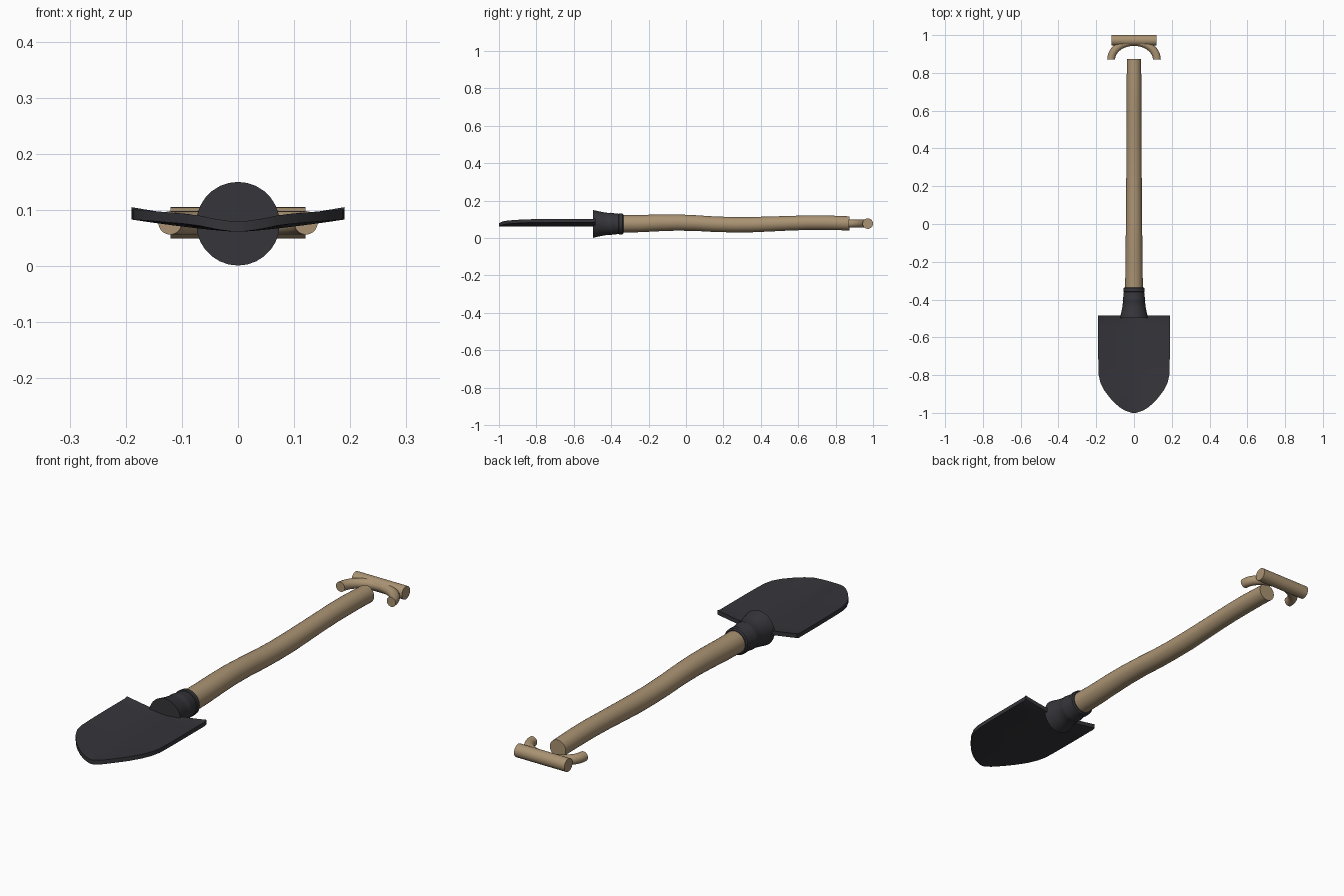
import bpy, bmesh, math
from mathutils import Vector

if "Cube" in bpy.data.objects:
    bpy.data.objects.remove(bpy.data.objects["Cube"])


def material(name, rgb):
    m = bpy.data.materials.new(name)
    m.diffuse_color = (*rgb, 1)
    m.use_nodes = True
    m.node_tree.nodes["Principled BSDF"].inputs["Base Color"].default_value = m.diffuse_color
    return m


wood = material("tan wood", (0.40, 0.29, 0.17))
steel = material("dark steel", (0.036, 0.036, 0.043))


def finish(bm, name, mat, angle=40):
    bmesh.ops.recalc_face_normals(bm, faces=bm.faces)
    me = bpy.data.meshes.new(name)
    bm.to_mesh(me)
    bm.free()
    ob = bpy.data.objects.new(name, me)
    bpy.context.collection.objects.link(ob)
    me.materials.append(mat)
    bpy.ops.object.select_all(action='DESELECT')
    ob.select_set(True)
    bpy.context.view_layer.objects.active = ob
    bpy.ops.object.shade_smooth_by_angle(angle=math.radians(angle))
    return ob


def tube(name, path, mat, sides=28):
    """Capped tube in a plane containing one fixed axis; path = [(centre, tangent, radius)]."""
    bm = bmesh.new()
    rings = []
    for c, t, r in path:
        t = Vector(t).normalized()
        up = Vector((0, 0, 1))
        side = t.cross(up).normalized()
        up = side.cross(t)
        rings.append([bm.verts.new(Vector(c) + r * (math.cos(a) * side + math.sin(a) * up))
                      for a in (2 * math.pi * i / sides for i in range(sides))])
    for a, b in zip(rings, rings[1:]):
        for i in range(sides):
            j = (i + 1) % sides
            bm.faces.new((a[i], a[j], b[j], b[i]))
    bm.faces.new(rings[0])
    bm.faces.new(rings[-1])
    return finish(bm, name, mat)


# Gently wavy shaft: y, centre z, radius
shaft = [(-0.36, .076, .047), (-0.25, .077, .046), (-0.15, .081, .045), (-0.05, .083, .0435),
         (0.05, .080, .042), (0.15, .074, .0415), (0.25, .071, .041), (0.35, .0715, .041),
         (0.45, .075, .040), (0.55, .079, .039), (0.65, .082, .039), (0.75, .082, .039),
         (0.82, .080, .038), (0.873, .078, .038)]
tube("shaft", [((0, y, z), (0, 1, 0), r) for y, z, r in shaft], wood)

# Flared socket with stepped collar
socket = [(-0.497, .0745), (-0.47, .068), (-0.44, .062), (-0.41, .058), (-0.405, .060),
          (-0.395, .058), (-0.36, .054), (-0.358, .057), (-0.34, .056), (-0.335, .051)]
tube("socket", [((0, y, .0755), (0, 1, 0), r) for y, r in socket], steel)

# Grip bar and its curved yoke
tube("grip_bar", [((x, .972, .077), (1, 0, 0), .028) for x in (-.12, .12)], wood)
arc = []
for i in range(25):
    a = math.pi * i / 24
    arc.append(((.121 * math.cos(a), .87 + .094 * math.sin(a), .077),
                (-.121 * math.sin(a), .094 * math.cos(a), 0), .021))
tube("grip_yoke", arc, wood, 20)

# Dished blade: half-width along its length
outline = [(-0.485, .19), (-0.497, .19), (-0.55, .19), (-0.65, .19), (-0.74, .189),
           (-0.80, .187), (-0.84, .178), (-0.88, .158), (-0.92, .128), (-0.95, .100),
           (-0.975, .070), (-0.99, .042), (-1.0, .010)]
N = 16


def blade_z(x, y):
    u = abs(x) / .19
    z = .070 + .022 * u ** 1.3
    tip = max(0, (-.8 - y) / .2)
    z += tip * .009 * min(1, abs(x) / .08) ** 2 * (1 - .4 * u)
    return z + (.004 * u if y > -.49 else 0)


bm = bmesh.new()
layers = []
for dz in (-.009, .009):
    layers.append([[bm.verts.new((w * s, y, blade_z(w * s, y) + dz))
                    for s in (2 * i / N - 1 for i in range(N + 1))] for y, w in outline])
low, top = layers
for g in layers:
    for a, b in zip(g, g[1:]):
        for i in range(N):
            bm.faces.new((a[i], a[i + 1], b[i + 1], b[i]))
for k in range(len(outline) - 1):
    for i in (0, N):
        bm.faces.new((low[k][i], low[k + 1][i], top[k + 1][i], top[k][i]))
for k in (0, -1):
    for i in range(N):
        bm.faces.new((low[k][i], low[k][i + 1], top[k][i + 1], top[k][i]))
finish(bm, "blade", steel)
